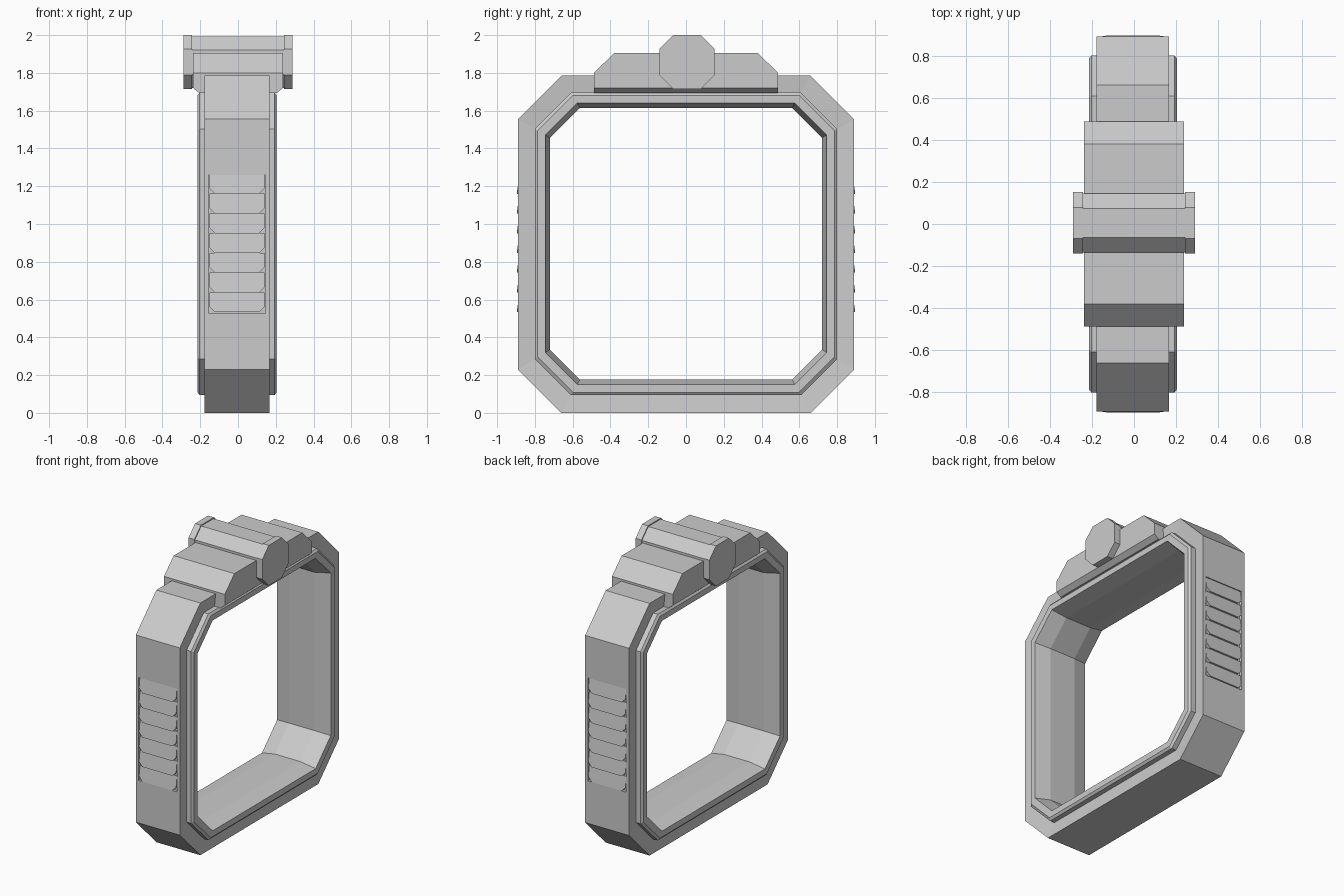
import bpy, bmesh, math

if "Cube" in bpy.data.objects:
    bpy.data.objects.remove(bpy.data.objects["Cube"])


def loft(name, sections, closed=False):
    """Skin equal-length point loops; closed joins last to first, otherwise the ends are capped."""
    bm = bmesh.new()
    loops = [[bm.verts.new(p) for p in s] for s in sections]
    n, m = len(loops), len(loops[0])
    for i in range(n if closed else n - 1):
        a, b = loops[i], loops[(i + 1) % n]
        for j in range(m):
            k = (j + 1) % m
            bm.faces.new((a[j], a[k], b[k], b[j]))
    if not closed:
        bm.faces.new(loops[0][::-1])
        bm.faces.new(loops[-1])
    bmesh.ops.recalc_face_normals(bm, faces=bm.faces)
    mesh = bpy.data.meshes.new(name)
    bm.to_mesh(mesh)
    bm.free()
    ob = bpy.data.objects.new(name, mesh)
    bpy.context.collection.objects.link(ob)
    return ob


def octagon(x, hy, z0, z1, c, cy=0.0):
    """Chamfered rectangle in the YZ plane."""
    yz = [(-hy + c, z0), (hy - c, z0), (hy, z0 + c), (hy, z1 - c),
          (hy - c, z1), (-hy + c, z1), (-hy, z1 - c), (-hy, z0 + c)]
    return [(x, cy + y, z) for y, z in yz]


CX = -0.005  # frame centre in x

# Octagonal frame with raised inner rim: (half width, inset from outside)
half = [(0.172, 0), (0.163, 0.09), (0.198, 0.09), (0.21, 0.105), (0.21, 0.145), (0.10, 0.17)]
profile = half + [(-x, t) for x, t in reversed(half)]
frame = loft("frame", [octagon(CX + x, 0.89 - t, 1.04 * t, 1.785 - t, 0.23 - 0.42 * t)
                       for x, t in profile], closed=True)

# Shallow vent pockets and overlapping louvre slats on front and back
for side, label in ((-1, "front"), (1, "back")):
    bpy.ops.mesh.primitive_cube_add(size=1, location=(CX, side * 0.89, 0.895))
    cutter = bpy.context.object
    cutter.name = label + "_vent_cutter"
    cutter.scale = (0.30, 0.04, 0.73)
    cutter.hide_render = True
    cutter.hide_set(True)
    mod = frame.modifiers.new(label + "_vent", "BOOLEAN")
    mod.operation = "DIFFERENCE"
    mod.solver = "EXACT"
    mod.object = cutter
    w, c, h = 0.145, 0.028, 0.105
    outline = [(-w, h), (-w, c), (-w + c, 0), (w - c, 0), (w, c), (w, h)]
    for i in range(7):
        z0 = 0.533 + i * 0.1045
        back = [(CX + x, side * 0.865, z0 + z) for x, z in outline]
        face = [(CX + x, side * (0.896 - 0.014 * z / h), z0 + z) for x, z in outline]
        loft(f"{label}_vent_slat_{i + 1}", [back, face])


# Stepped top block with bevelled lower edges: (x, bottom height)
def block_section(x, zb):
    yz = [(-0.488, zb), (0.488, zb), (0.488, 1.80), (0.38, 1.905), (-0.38, 1.905), (-0.488, 1.80)]
    return [(x, y, z) for y, z in yz]


loft("top_block", [block_section(x, z) for x, z in
                   ((-0.238, 1.72), (-0.205, 1.693), (0.205, 1.693), (0.238, 1.72))])

# Octagonal cross barrel and its end caps
loft("barrel", [octagon(x, 0.14, 1.721, 1.993, 0.071, 0.005) for x in (-0.25, 0.25)])
for s, label in ((-1, "left"), (1, "right")):
    loft(label + "_barrel_cap", [octagon(s * x, 0.146, 1.715, 2.0, 0.073, 0.005)
                                 for x in (0.243, 0.289)])
